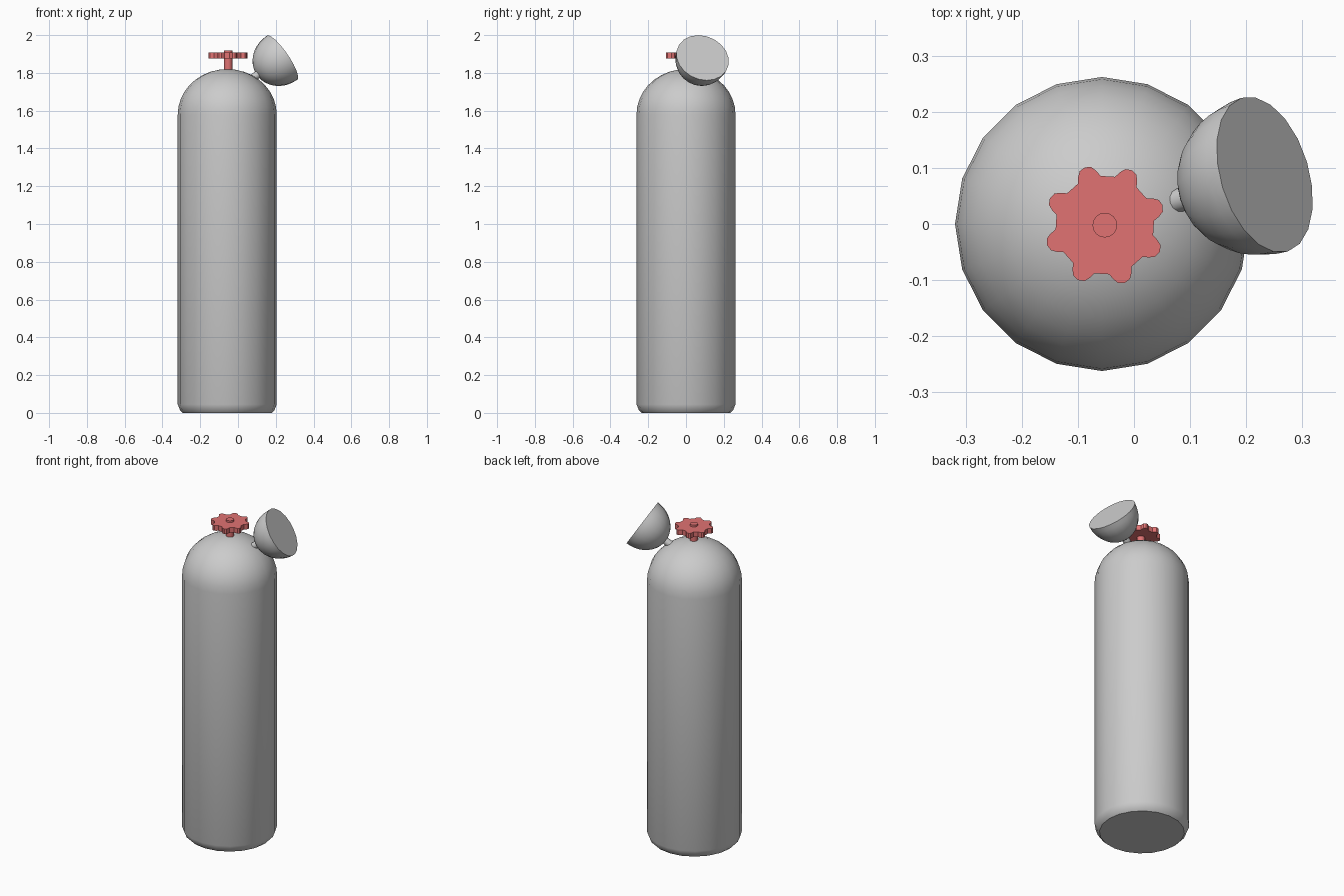
import bpy, bmesh
from math import sin, cos, pi, radians
from mathutils import Vector

if "Cube" in bpy.data.objects:
    bpy.data.objects.remove(bpy.data.objects["Cube"])

SIDES = 20


def finish(name, bm, loc=(0, 0, 0), axis=None, mat=None, angle=35):
    bmesh.ops.remove_doubles(bm, verts=bm.verts, dist=1e-5)
    bmesh.ops.recalc_face_normals(bm, faces=bm.faces)
    me = bpy.data.meshes.new(name)
    bm.to_mesh(me)
    bm.free()
    ob = bpy.data.objects.new(name, me)
    bpy.context.collection.objects.link(ob)
    ob.location = loc
    if axis is not None:
        ob.rotation_euler = axis.to_track_quat('Z', 'Y').to_euler()
    if mat:
        me.materials.append(mat)
    bpy.ops.object.select_all(action='DESELECT')
    ob.select_set(True)
    bpy.context.view_layer.objects.active = ob
    bpy.ops.object.shade_smooth_by_angle(angle=radians(angle))
    return ob


def lathe(name, profile, sides=SIDES, **kw):
    """Revolve (radius, z) points around z and cap the open ends."""
    bm = bmesh.new()
    rings = [[bm.verts.new((r * cos(2 * pi * i / sides), r * sin(2 * pi * i / sides), z))
              for i in range(sides)] for r, z in profile]
    for a, b in zip(rings, rings[1:]):
        for i in range(sides):
            j = (i + 1) % sides
            bm.faces.new((a[i], a[j], b[j], b[i]))
    bm.faces.new(rings[0][::-1])
    bm.faces.new(rings[-1])
    return finish(name, bm, **kw)


red = bpy.data.materials.new("valve_red")
red.diffuse_color = (0.75, 0.17, 0.17, 1)
red.use_nodes = True
red.node_tree.nodes["Principled BSDF"].inputs["Base Color"].default_value = red.diffuse_color

# Tank: chamfered foot, straight wall, domed top
R, Z0, H = 0.262, 1.58, 0.24
dome = [(R * cos(a), Z0 + H * sin(a)) for a in (radians(10 * k) for k in range(9))]
lathe("tank", [(0.235, 0), (0.25, 0.015), (R, 0.045)] + dome + [(0.005, Z0 + H)],
      loc=(-0.057, 0, 0))

# Valve stem
HUB = (-0.052, -0.002, 0)
lathe("valve_stem", [(0.022, 1.79), (0.022, 1.918)], sides=16, loc=HUB, mat=red)

# Lobed hand wheel: each lobe is a run of (angle offset, radius) points
lobe = [(-22.5, 0.087), (-14, 0.088), (-10, 0.098), (-6, 0.106),
        (0, 0.109), (6, 0.106), (10, 0.098), (14, 0.088)]
bm = bmesh.new()
outline = []
for k in range(8):
    for off, r in lobe:
        a = radians(19 + 45 * k + off)
        outline.append(bm.verts.new((r * cos(a), r * sin(a), 1.876)))
face = bm.faces.new(outline)
ext = bmesh.ops.extrude_face_region(bm, geom=[face])
bmesh.ops.translate(bm, vec=(0, 0, 0.031),
                    verts=[v for v in ext["geom"] if isinstance(v, bmesh.types.BMVert)])
finish("hand_wheel", bm, loc=HUB, mat=red)

# Gauge: tilted half-dome with a flat face, on a short stalk
axis = Vector((0.80, 0.24, 0.55)).normalized()
centre = Vector((0.233, 0.088, 1.88))
A, D = 0.143, 0.163
bowl = [(A * cos(a), -D * sin(a)) for a in (radians(9 * k) for k in range(9, -1, -1))]
lathe("gauge", [(0.003, -D)] + bowl, loc=centre, axis=axis)
lathe("gauge_stalk", [(0.021, -0.25), (0.021, -0.15)], sides=12, loc=centre, axis=axis)
